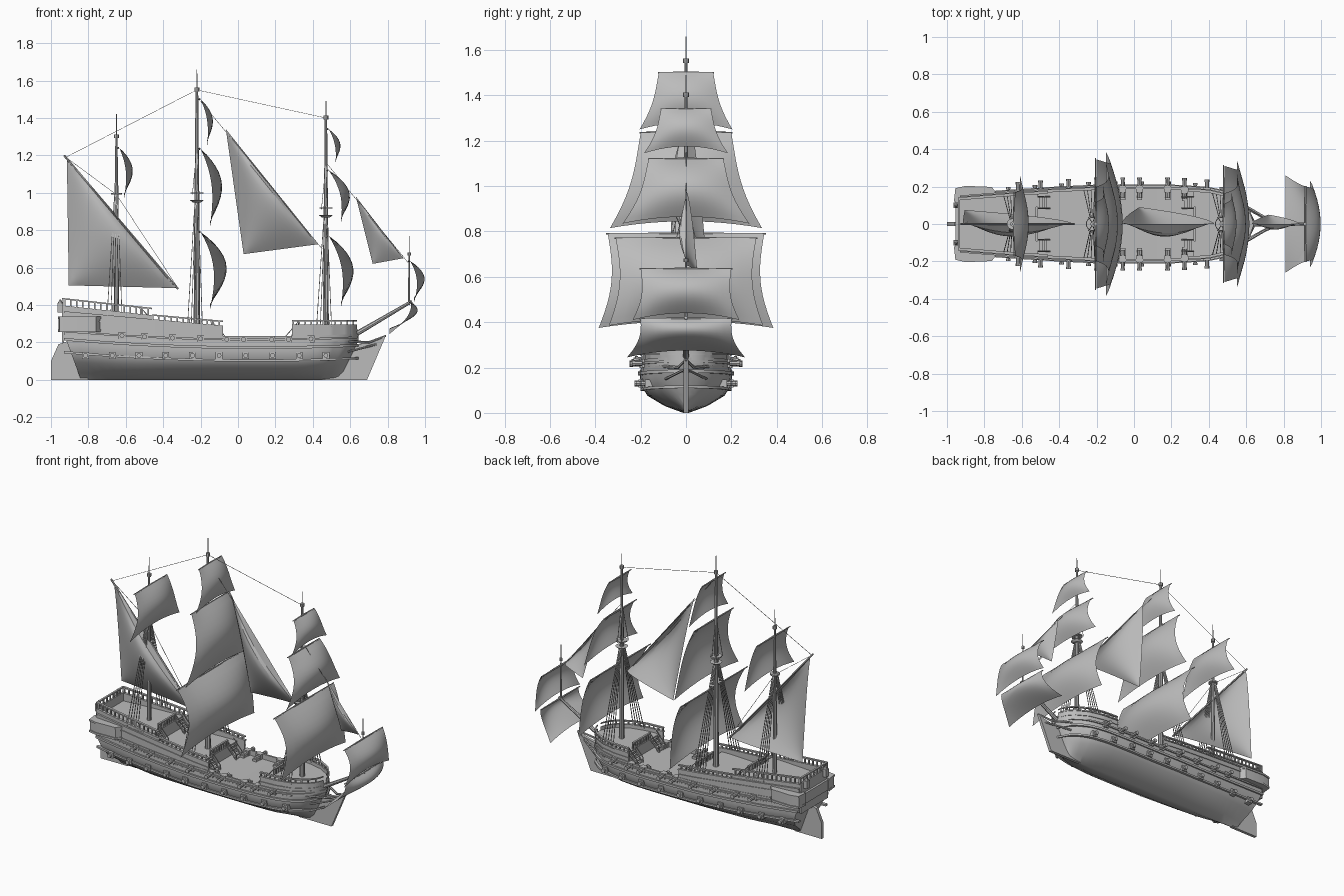
import bpy, bmesh, math
from mathutils import Vector

if "Cube" in bpy.data.objects:
    bpy.data.objects.remove(bpy.data.objects["Cube"])

GREY = (0.5, 0.5, 0.5, 1)
mat = bpy.data.materials.new("plain_grey")
mat.use_nodes = True
mat.diffuse_color = GREY
mat.node_tree.nodes["Principled BSDF"].inputs["Base Color"].default_value = GREY


def finish(name, bm, solid=True):
    bmesh.ops.remove_doubles(bm, verts=bm.verts, dist=0.00005)
    if solid:
        bmesh.ops.recalc_face_normals(bm, faces=bm.faces)
    me = bpy.data.meshes.new(name)
    bm.to_mesh(me)
    bm.free()
    me.materials.append(mat)
    me.shade_smooth()
    me.set_sharp_from_angle(angle=math.radians(30))
    ob = bpy.data.objects.new(name, me)
    bpy.context.collection.objects.link(ob)


def skin(bm, rows, closed=False):
    """Join rows of points with quads."""
    vs = [[bm.verts.new(p) for p in r] for r in rows]
    n = len(vs[0])
    for a, b in zip(vs, vs[1:]):
        for i in range(n if closed else n - 1):
            j = (i + 1) % n
            bm.faces.new((a[i], a[j], b[j], b[i]))
    if closed:
        bm.faces.new(vs[0])
        bm.faces.new(vs[-1])


def rod(bm, p, q, r, r2=None, n=6):
    p, q = Vector(p), Vector(q)
    d = (q - p).normalized()
    u = d.orthogonal().normalized()
    v = d.cross(u)
    ring = [u * math.cos(2 * math.pi * i / n) + v * math.sin(2 * math.pi * i / n) for i in range(n)]
    skin(bm, [[p + c * r for c in ring], [q + c * (r if r2 is None else r2) for c in ring]], True)


def box(bm, x0, x1, y0, y1, z0, z1):
    skin(bm, [[(x, y0, z0), (x, y1, z0), (x, y1, z1), (x, y0, z1)] for x in (x0, x1)], True)


def plate(bm, pts, t):
    skin(bm, [[(x, y, z) for x, z in pts] for y in (-t, t)], True)


def lin(a, b, n):
    return [a + (b - a) * i / n for i in range(n + 1)]


# Deck plan: half width along the length
PLAN = [(-0.95, .145), (-0.7, .165), (-0.45, .182), (-0.2, .195), (0.2, .195), (0.4, .183),
        (0.5, .16), (0.58, .115), (0.62, .07), (0.645, 0)]


def half(x):
    for (a, u), (b, v) in zip(PLAN, PLAN[1:]):
        if x <= b:
            return u + (v - u) * (x - a) / (b - a)
    return 0


def sheer(x):
    return 0.165 + 0.045 * ((x - 0.1) / 1.03) ** 2


def strip(bm, x0, x1, low, high, off=0.0, thick=0.012):
    """Plank along both sides that follows the plan."""
    for s in (-1, 1):
        rows = []
        for x in lin(x0, x1, 36):
            yo = max(half(x) + off, 0)
            yi = max(yo - thick, 0)
            rows.append([(x, s * yo, low(x)), (x, s * yo, high(x)), (x, s * yi, high(x)), (x, s * yi, low(x))])
        skin(bm, rows, True)


# Hull with a flat, sloping bottom and a chine
SECTION = [(.06, 0), (.46, .15), (.84, .38), (.94, .55), (1, .77), (.98, 1)]
rows = []
for x in lin(-0.93, 0.5, 22) + lin(0.52, 0.645, 8):
    aft, fore = max(0, (-0.5 - x) / 0.43), max(0, (x - 0.3) / 0.345)
    p = 1 + aft ** 2 + 1.2 * fore ** 2
    side = [(x + (0.09 * aft - 0.1 * fore) * (1 - f), (half(x) + .008) * s ** p, f * (sheer(x) + .035))
            for s, f in SECTION]
    rows.append([(a, -b, c) for a, b, c in side[::-1]] + side)
bm = bmesh.new()
skin(bm, rows, True)
finish("hull", bm)

bm = bmesh.new()
plate(bm, [(0.45, 0), (0.69, 0), (0.72, .07), (0.79, .235), (0.74, .21), (0.6, .18)], .01)
finish("stem", bm)
bm = bmesh.new()
plate(bm, [(-1, 0), (-1, .1), (-0.96, .19), (-0.9, .21), (-0.8, .0)], .01)
finish("rudder", bm)

# Wales along the hull
bm = bmesh.new()
for base, h, off in ((0, .014, .016), (-.068, .012, .006), (.045, .01, .012)):
    strip(bm, -0.93, 0.645, lambda x: sheer(x) + base, lambda x: sheer(x) + base + h, off, .02)
finish("wales", bm)


# Bulwarks of waist, quarterdeck, poop and forecastle
def poop_top(x):
    return .345 - (x + .46) * .11


def quarter_top(x):
    return .29 - (x + .08) * .09


def fore_top(x):
    return .295


bm = bmesh.new()
strip(bm, -0.93, 0.645, lambda x: sheer(x) + .03, lambda x: sheer(x) + .068, .003)
for x0, x1, foot, top, off in ((-0.93, -0.08, .22, quarter_top, 0), (-0.93, -0.46, .28, poop_top, -.006),
                               (0.29, 0.635, .22, fore_top, -.003)):
    strip(bm, x0, x1, lambda x: foot, top, off)
    strip(bm, x0, x1, lambda x: top(x) - .008, top, off + .006, .018)
    strip(bm, x0, x1, lambda x: top(x) - .04, lambda x: top(x) - .034, off + .005)
finish("bulwarks", bm)

# Decks
bm = bmesh.new()
for x0, x1, z in ((-0.15, 0.34, .198), (-0.53, -0.14, .272), (-0.94, -0.52, .345), (0.325, 0.64, .272)):
    skin(bm, [[(x, -half(x) + .004, z - .01), (x, half(x) - .004, z - .01), (x, half(x) - .004, z),
               (x, -half(x) + .004, z)] for x in lin(x0, x1, 16)], True)
for x, z0, z1 in ((-0.14, .19, .272), (-0.52, .26, .345), (0.325, .19, .272), (-0.935, .2, .4)):
    w = half(x) - .006
    box(bm, x - .006, x + .006, -w, w, z0, z1)
finish("decks_and_bulkheads", bm)

# Railings with balusters
bm = bmesh.new()
for x0, x1, top, off in ((-0.93, -0.46, poop_top, -.006), (-0.46, -0.08, quarter_top, 0),
                         (0.29, 0.635, fore_top, -.003)):
    h = .04 if x0 < -0.5 else .026
    strip(bm, x0, x1, lambda x: top(x) + h - .008, lambda x: top(x) + h, off + .002, .015)
    for x in lin(x0 + .005, x1 - .02, int((x1 - x0) / .032)):
        for s in (-1, 1):
            y = s * (half(x) + off - .006)
            box(bm, x - .004, x + .004, y - .004, y + .004, top(x) - .005, top(x) + h - .004)
for x, z, w in ((-0.52, .345, .09), (-0.14, .272, .09), (0.325, .272, .09), (-0.935, .395, .14)):
    box(bm, x - .006, x + .006, -w, w, z + .034, z + .042)
    for y in lin(-w, w, 8):
        box(bm, x - .004, x + .004, y - .004, y + .004, z, z + .036)
finish("railings", bm)

# Stairs
bm = bmesh.new()
for xt, d, zb, zt in ((-0.515, 1, .272, .345), (-0.135, 1, .198, .272), (0.32, -1, .198, .272)):
    for y in (-.115, .115):
        for i in range(5):
            xs, z = xt + d * .012 * i, zt - (zt - zb) * (i + .5) / 5
            box(bm, xs, xs + d * .013, y - .028, y + .028, z - .005, z)
        for e in (-.03, .03):
            rod(bm, (xt, y + e, zt), (xt + d * .065, y + e, zb), .005, n=4)
            rod(bm, (xt, y + e, zt + .035), (xt + d * .065, y + e, zb + .035), .003, n=4)
            rod(bm, (xt + d * .065, y + e, zb), (xt + d * .065, y + e, zb + .035), .004, n=4)
finish("stairs", bm)

# Cannons with port frames: x, z, side offset, barrel reach
bm = bmesh.new()
ports = [(x, .13, .006, .02) for x in lin(-0.815, 0.47, 9)]
ports += [(x, sheer(x) + .05, .003, .045) for x in (-0.62, -0.5, -0.35, -0.2, -0.06, 0.03, 0.18, 0.27, 0.39)]
for x, z, off, reach in ports:
    for s in (-1, 1):
        y = half(x) + off
        box(bm, x - .018, x + .018, s * (y - .03), s * (y + .008), z - .018, z + .018)
        rod(bm, (x, s * (y - .06), z), (x, s * (y + reach), z), .013, .01, 8)
        rod(bm, (x, s * (y + reach - .006), z), (x, s * (y + reach + .006), z), .013, n=8)
        if -0.1 < x < 0.3 and z > .19:
            box(bm, x - .014, x + .014, s * (y - .07), s * (y - .02), .195, z)
finish("cannons", bm)

# Stern galleries and lanterns
bm = bmesh.new()
for s in (-1, 1):
    for lo, hi, e in ((.265, .33, 0), (.255, .268, .006), (.326, .338, .006)):
        plan = [(-0.96 - e / 2, .12), (-0.955, .185 + e), (-0.9, .198 + e), (-0.76, .192 + e), (-0.73 + e, .15)]
        skin(bm, [[(x, s * y, z) for x, y in plan] for z in (lo, hi)], True)
    box(bm, -0.965, -0.935, s * .085, s * .115, .36, .41)
    rod(bm, (-0.95, s * .1, .41), (-0.95, s * .1, .43), .014, .003)
box(bm, -0.955, -0.93, -.145, .145, .262, .33)
finish("stern_galleries", bm)

# Masts, fighting tops and bowsprit: x, foot, mid, head, pole tip
MASTS = ((-0.65, .34, .99, 1.3, 1.42, .014), (-0.22, .2, .96, 1.55, 1.66, .018), (0.47, .27, .88, 1.4, 1.49, .016))
bm = bmesh.new()
for x, foot, mid, head, tip, r in MASTS:
    rod(bm, (x, 0, foot - .02), (x, 0, mid + .05), r, r * .75, 10)
    rod(bm, (x, 0, mid), (x, 0, head), r * .7, r * .4, 8)
    rod(bm, (x, 0, head), (x, 0, tip), .003, .002)
    rod(bm, (x, 0, head - .008), (x, 0, head + .012), .013, n=8)
    if x > -.5:
        rod(bm, (x, 0, mid - .012), (x, 0, mid), .022, .038, 12)
        rod(bm, (x, 0, mid + .035), (x, 0, mid + .042), .036, n=12)
    else:
        rod(bm, (x, 0, mid), (x, 0, mid + .01), .03, n=10)
rod(bm, (0.52, 0, .18), (0.93, 0, .42), .016, .008, 8)
rod(bm, (0.915, 0, .4), (0.915, 0, .67), .006, .004)
rod(bm, (0.915, 0, .67), (0.915, 0, .77), .002)
rod(bm, (0.915, 0, .665), (0.915, 0, .68), .01, n=8)
finish("masts_and_bowsprit", bm)

# Head rails at the bow
bm = bmesh.new()
for s in (-1, 1):
    rod(bm, (0.59, s * .1, .205), (0.7, s * .035, .2), .007)
    rod(bm, (0.7, s * .035, .2), (0.79, 0, .235), .007, .005)
    rod(bm, (0.59, s * .09, .15), (0.74, s * .008, .19), .006)
finish("head_rails", bm)

# Square sails: top x, bottom x, top z, bottom z, half widths, belly
SQUARE = {
    "main_course": (-0.2, -0.15, .79, .375, .345, .385, .115),
    "main_topsail": (-0.2, -0.15, 1.235, .815, .2, .335, .09),
    "main_topgallant": (-0.2, -0.165, 1.5, 1.25, .12, .205, .048),
    "fore_course": (0.485, 0.55, .77, .385, .31, .34, .1),
    "fore_topsail": (0.485, 0.55, 1.12, .835, .165, .28, .08),
    "fore_topgallant": (0.485, 0.52, 1.34, 1.145, .11, .185, .045),
    "mizzen_topsail": (-0.635, -0.61, 1.24, .965, .17, .26, .06),
    "sprit_topsail": (0.92, 0.94, .635, .41, .2, .235, .068),
    "spritsail": (0.925, 0.81, .415, .245, .2, .26, .08)}
yards = bmesh.new()
for name, (xt, xb, zt, zb, wt, wb, belly) in SQUARE.items():
    bm = bmesh.new()
    rows = []
    for v in lin(0, 1, 12):
        wid = (wt + (wb - wt) * v) * (1 - .1 * math.sin(math.pi * v))
        rows.append([(xt + (xb - xt) * v + belly * math.sin(math.pi * v ** .9) * (.4 + .6 * (1 - u * u)),
                      u * wid, zt + (zb - zt) * v + .03 * v * (1 - u * u)) for u in lin(-1, 1, 12)])
    skin(bm, rows)
    finish(name, bm, False)
    for s in (-1, 1):
        rod(yards, (xt - .006, 0, zt), (xt - .006, s * wt * 1.02, zt), .006, .003)
rod(yards, (-0.93, 0, 1.2), (-0.32, 0, .485), .006)
finish("yards", yards)

# Triangular sails: two ends of the long edge, free corner, corner swing, belly
TRIANGLES = {"lateen_sail": ((-0.915, 1.19), (-0.325, .49), (-0.905, .505), .075, .09),
             "middle_staysail": ((-0.065, 1.34), (0.43, .725), (0.03, .672), .09, .095),
             "jib": ((0.63, .98), (0.885, .65), (0.72, .62), .05, .045)}
for name, (a, b, c, swing, belly) in TRIANGLES.items():
    a, b, c = [Vector((x, 0, z)) for x, z in (a, b, c)]
    bm = bmesh.new()
    rows = []
    for t in [k ** 1.5 for k in lin(0, 1, 14)]:
        fold = belly * math.sin(math.pi * t ** .4)
        rows.append([a.lerp(b, s).lerp(c, t) + Vector((0, swing * t ** .6 - fold * math.sin(math.pi * s), 0))
                     for s in lin(0, 1, 14)])
    skin(bm, rows)
    finish(name, bm, False)

# Shrouds and stays
bm = bmesh.new()
for x, foot, mid, head, tip, r in MASTS:
    for s in (-1, 1):
        for i in range(5):
            dx = -.05 + .02 * i
            rod(bm, (x + dx, s * (half(x) - .005), foot if x < -.5 else .285), (x + dx * .2, s * .015, mid), .0025, n=4)
            if i % 2 and x > -.5:
                rod(bm, (x + dx * .8, s * .035, mid + .03), (x, s * .006, mid + .27), .002, n=4)
for p, q in (((-0.92, 1.19), (-0.22, 1.55)), ((-0.22, 1.55), (0.47, 1.4)), ((-0.92, 1.19), (-0.65, .99)),
             ((-0.65, .99), (-0.32, .49)), ((-0.2, 1.49), (0.45, .7)), ((0.48, 1.15), (0.915, .62))):
    rod(bm, (p[0], 0, p[1]), (q[0], 0, q[1]), .0015, n=4)
finish("rigging", bm)
